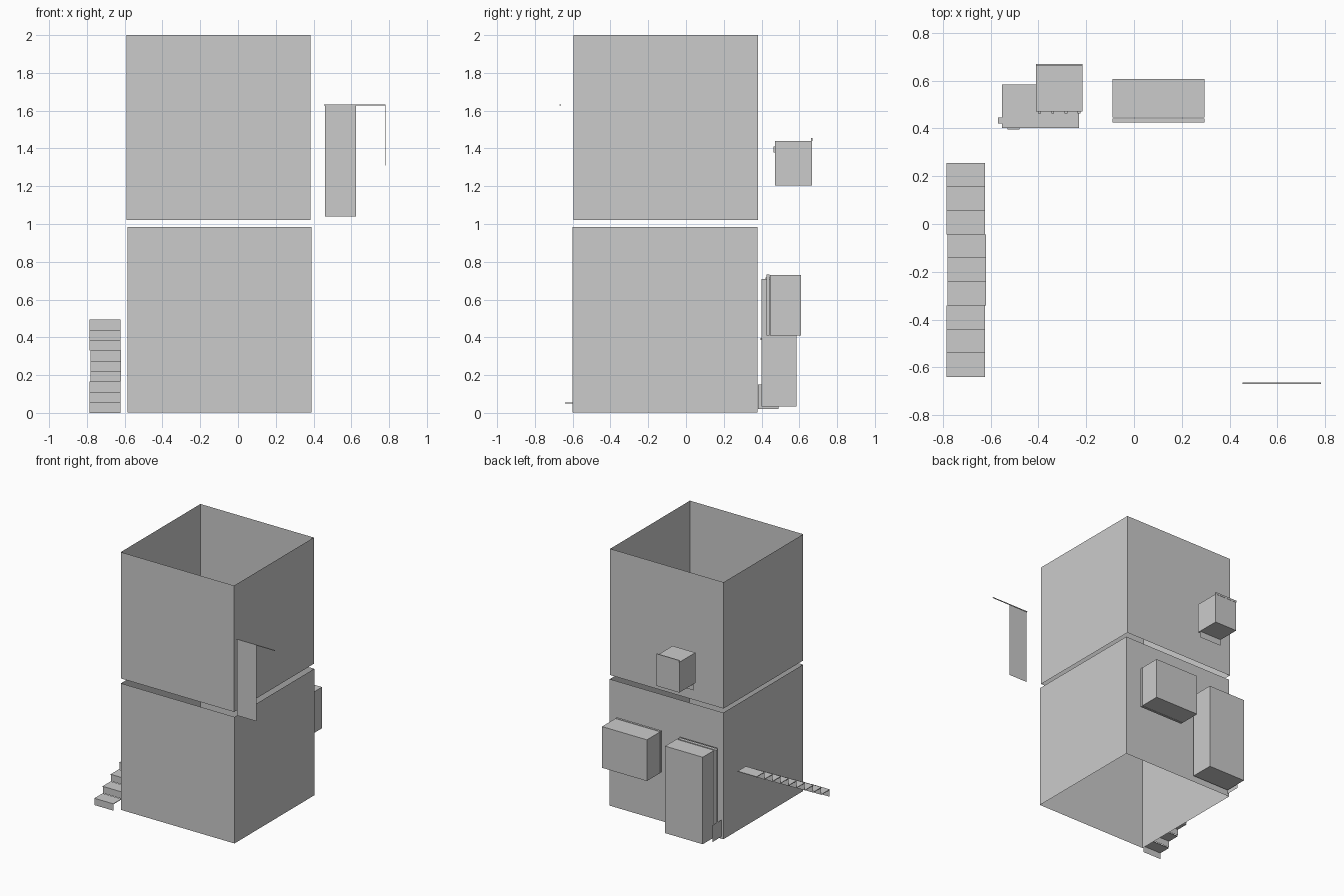
import bpy

if "Cube" in bpy.data.objects:
    bpy.data.objects.remove(bpy.data.objects["Cube"])


def mesh(name, verts, faces):
    me = bpy.data.meshes.new(name)
    me.from_pydata(verts, [], faces)
    me.update()
    ob = bpy.data.objects.new(name, me)
    bpy.context.collection.objects.link(ob)
    return ob


def box(name, x, y, z, caps=True):
    """Box from (min, max) ranges; caps=False leaves top and bottom open."""
    ring = [(x[0], y[0]), (x[1], y[0]), (x[1], y[1]), (x[0], y[1])]
    verts = [(a, b, h) for h in z for a, b in ring]
    faces = [(i, (i + 1) % 4, (i + 1) % 4 + 4, i + 4) for i in range(4)]
    if caps:
        faces += [(3, 2, 1, 0), (4, 5, 6, 7)]
    return mesh(name, verts, faces)


def sheet_xz(name, x, y, z):
    return mesh(name, [(x[0], y, z[0]), (x[1], y, z[0]), (x[1], y, z[1]), (x[0], y, z[1])], [(0, 1, 2, 3)])


def sheet_yz(name, x, y, z):
    return mesh(name, [(x, y[0], z[0]), (x, y[1], z[0]), (x, y[1], z[1]), (x, y[0], z[1])], [(0, 1, 2, 3)])


# two storeys of open wall shells
box("lower_walls", (-0.585, 0.39), (-0.60, 0.378), (0.003, 0.985), caps=False)
box("upper_walls", (-0.59, 0.383), (-0.595, 0.382), (1.02, 2.0), caps=False)

# open staircase: nine thin treads with risers, in three flights of three
run, rise = 0.0995, 0.055
for i in range(9):
    shift = 0.004 if i // 3 == 1 else 0.0
    x = (-0.785 + shift, -0.623 + shift)
    y, z = -0.64 + i * run, i * rise
    box("stair_tread", x, (y, y + run), (z + rise - 0.005, z + rise))
    sheet_xz("stair_riser", x, y + 0.004, (z, z + rise - 0.005))

# tall cabinet with offset door, handle and base panel
box("tall_cabinet_body", (-0.553, -0.23), (0.401, 0.585), (0.035, 0.71))
box("tall_cabinet_door", (-0.57, -0.245), (0.42, 0.445), (0.12, 0.716))
box("tall_cabinet_handle", (-0.53, -0.48), (0.395, 0.401), (0.385, 0.397))
sheet_yz("tall_cabinet_base_panel", -0.57, (0.38, 0.49), (0.02, 0.15))

# wide cabinet with front panel
box("wide_cabinet_body", (-0.09, 0.295), (0.445, 0.608), (0.41, 0.73))
box("wide_cabinet_front", (-0.09, 0.295), (0.425, 0.442), (0.41, 0.732))

# small stove with back lip, kick plate and knobs
sx = (-0.41, -0.215)
box("stove_body", sx, (0.471, 0.668), (1.205, 1.44))
box("stove_back_lip", sx, (0.663, 0.67), (1.44, 1.455))
sheet_xz("stove_kick_plate", sx, 0.492, (1.155, 1.205))
for k in range(4):
    kx = -0.395 + k * 0.055
    box("stove_knob", (kx - 0.006, kx + 0.006), (0.463, 0.471), (1.378, 1.41))

# thin door leaf with slender frame
sheet_xz("door_leaf", (0.46, 0.625), -0.667, (1.04, 1.628))
box("door_frame_top", (0.455, 0.782), (-0.669, -0.663), (1.628, 1.633))
sheet_xz("door_frame_side", (0.779, 0.782), -0.667, (1.31, 1.63))
